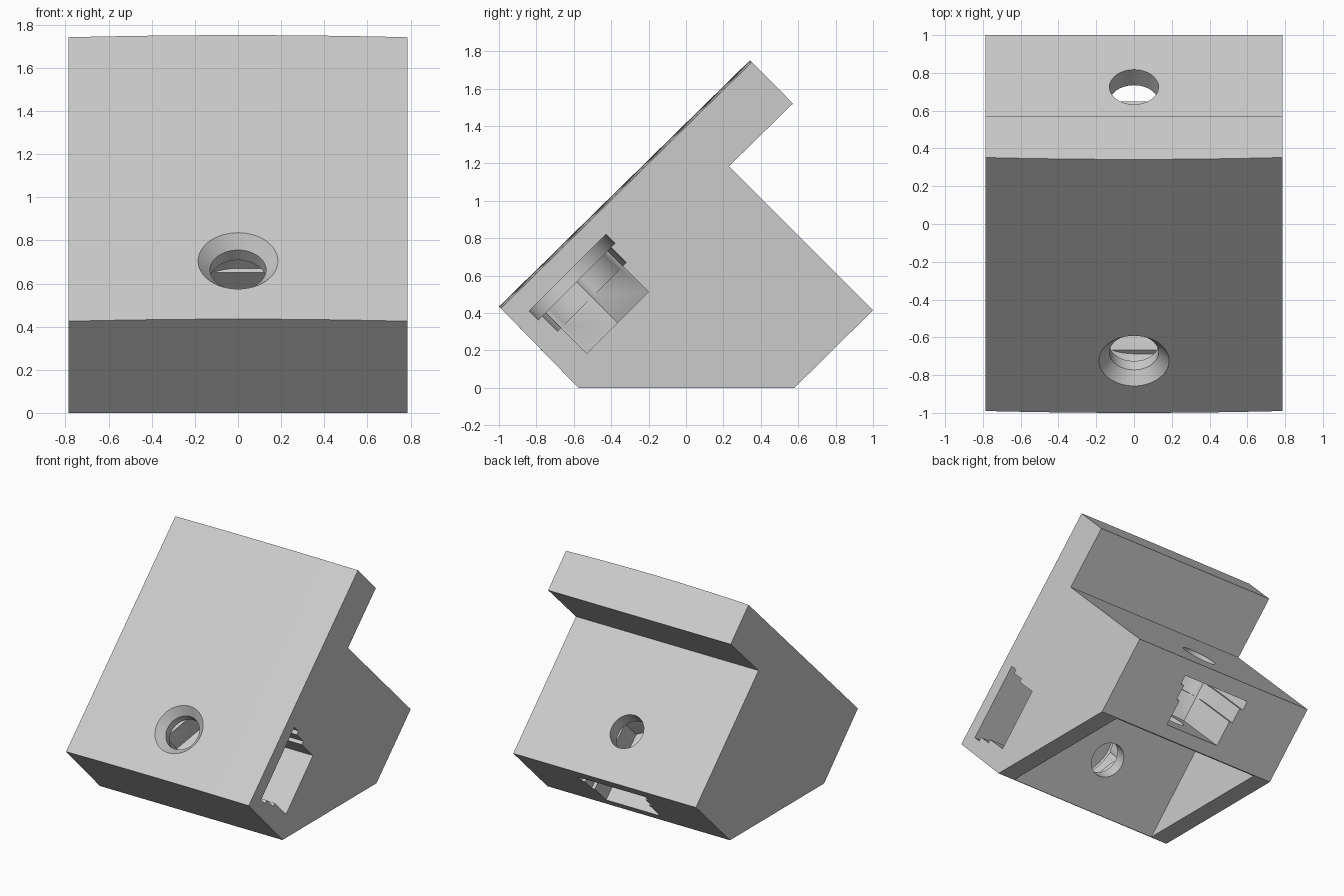
import bpy, bmesh, math
from mathutils import Vector, Matrix

if "Cube" in bpy.data.objects:
    bpy.data.objects.remove(bpy.data.objects["Cube"])

HALF_W = 0.785   # half width of the block
BULGE = 0.014    # crown of the sloped front face
S = math.sqrt(0.5)

grey = bpy.data.materials.new("plain_grey")
grey.diffuse_color = (0.6, 0.6, 0.6, 1)
grey.use_nodes = True
grey.node_tree.nodes["Principled BSDF"].inputs["Base Color"].default_value = grey.diffuse_color


def loft(name, rings):
    """Closed solid through equal rings of points, capped at both ends."""
    bm = bmesh.new()
    rows = [[bm.verts.new(p) for p in ring] for ring in rings]
    n = len(rows[0])
    for lo, hi in zip(rows, rows[1:]):
        for i in range(n):
            j = (i + 1) % n
            bm.faces.new((lo[i], lo[j], hi[j], hi[i]))
    bm.faces.new(rows[0][::-1])
    bm.faces.new(rows[-1])
    # merge the flat strips, keep the crowned one
    bmesh.ops.dissolve_limit(bm, angle_limit=0.0005, verts=bm.verts, edges=bm.edges)
    bmesh.ops.recalc_face_normals(bm, faces=bm.faces)
    mesh = bpy.data.meshes.new(name)
    bm.to_mesh(mesh)
    bm.free()
    mesh.materials.append(grey)
    obj = bpy.data.objects.new(name, mesh)
    bpy.context.collection.objects.link(obj)
    return obj


def cut(body, cutter):
    """Subtract the cutter from the body and discard it."""
    mod = body.modifiers.new(cutter.name, 'BOOLEAN')
    mod.operation = 'DIFFERENCE'
    mod.solver = 'EXACT'
    mod.object = cutter
    bpy.context.view_layer.objects.active = body
    bpy.ops.object.modifier_apply(modifier=mod.name)
    bpy.data.objects.remove(cutter, do_unlink=True)


def frame(a, c, origin):
    """Local frame: a = slot opening direction, c = screw axis outward."""
    a, c = Vector(a).normalized(), Vector(c).normalized()
    m = Matrix((a, c.cross(a), c)).transposed().to_4x4()
    m.translation = Vector(origin)
    return m


def circle(r, n=48):
    return [(r * math.cos(2 * math.pi * i / n), r * math.sin(2 * math.pi * i / n))
            for i in range(n)]


def round_slot(r, n=24):
    """Half circle at the closed end, open toward +a."""
    arc = [(-r * math.sin(math.pi * i / n), r * math.cos(math.pi * i / n))
           for i in range(n + 1)]
    return arc + [(1.0, -r), (1.0, r)]


def hex_slot(flat):
    """Half hexagon with its corner at the closed end, open toward +a."""
    rad = flat / math.cos(math.pi / 6)
    return [(-rad / 2, flat), (-rad, 0), (-rad / 2, -flat), (1.0, -flat), (1.0, flat)]


def prism(name, m, outline, low, high, grow=1.0):
    rings = [[m @ Vector((a * k, b * k, h)) for a, b in outline]
             for h, k in ((low, 1.0), (high, grow))]
    return loft(name, rings)


# Block: side profile swept across x, with a gently crowned sloped face
profile = [(-0.99, 0.425), (-0.575, 0), (0.58, 0), (1.0, 0.415),
           (0.23, 1.185), (0.572, 1.52), (0.352, 1.742)]
rings = []
for i in range(17):
    x = HALF_W * (i / 8 - 1)
    d = BULGE * S * (1 - (x / HALF_W) ** 2)
    rings.append([(x, y - d, z + d) if k in (0, 6) else (x, y, z)
                  for k, (y, z) in enumerate(profile)])
block = loft("corner_block", rings)

# V shaped pocket in the underside
wedge = [(-0.60, -0.03), (0.60, -0.03), (0, 0.57)]
cut(block, loft("underside_pocket", [[(x, y, z) for y, z in wedge] for x in (-0.64, 0.64)]))

# Two screw stations: bore, washer slot, stepped slot and nut slot
front = frame((1, 0, 0), (0, -1, 1), (0, -0.012 * S, -0.012 * S))
rear = frame((0, 1, -1), (0, 1, 1), (0, 0.025 * S, -0.025 * S))
for m in (front, rear):
    cut(block, prism("nut_slot", m, hex_slot(0.233), 0.505, 0.83))
    cut(block, prism("step_slot", m, round_slot(0.26), 0.70, 0.85))
    cut(block, prism("washer_slot", m, round_slot(0.29), 0.815, 0.884))
    cut(block, prism("bore", m, circle(0.13), 0.3, 1.2))

# Countersink on the sloped face
cut(block, prism("countersink", front, circle(0.13), 0.95, 1.08, 0.25 / 0.13))

# Smooth round walls, crisp edges
bpy.ops.object.select_all(action='DESELECT')
block.select_set(True)
bpy.context.view_layer.objects.active = block
bpy.ops.object.shade_smooth_by_angle(angle=math.radians(30))
